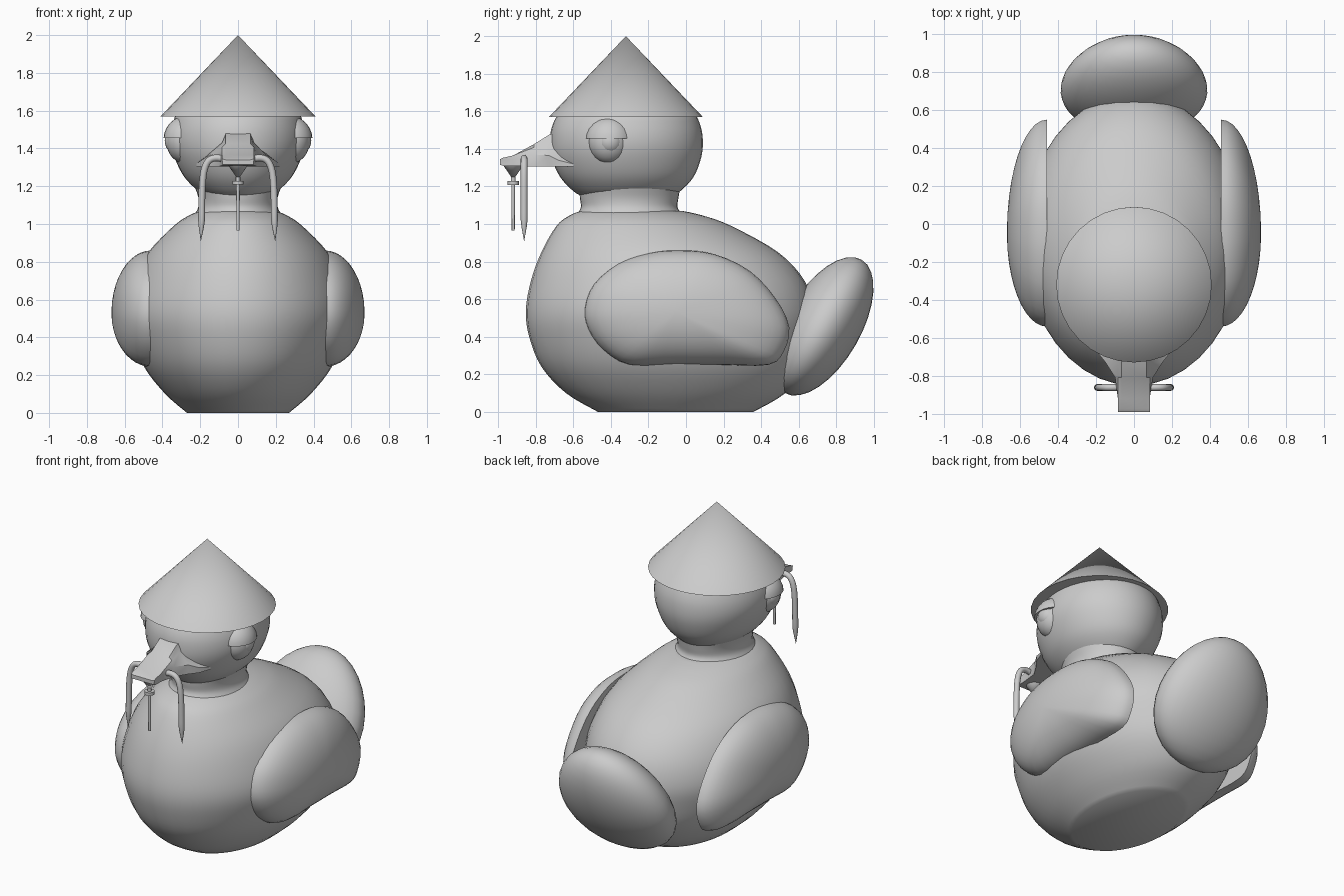
import bpy, bmesh
from math import sin, cos, pi, radians, sqrt
from mathutils import Vector, Matrix

if "Cube" in bpy.data.objects:
    bpy.data.objects.remove(bpy.data.objects["Cube"])


def finish(bm, name, angle=40):
    bmesh.ops.recalc_face_normals(bm, faces=bm.faces)
    me = bpy.data.meshes.new(name)
    bm.to_mesh(me)
    bm.free()
    ob = bpy.data.objects.new(name, me)
    bpy.context.collection.objects.link(ob)
    bpy.ops.object.select_all(action='DESELECT')
    ob.select_set(True)
    bpy.context.view_layer.objects.active = ob
    bpy.ops.object.shade_smooth_by_angle(angle=radians(angle))
    return ob


def loft(name, rings, angle=40):
    bm = bmesh.new()
    vs = [[bm.verts.new(p) for p in r] for r in rings]
    n = len(vs[0])
    for a, b in zip(vs, vs[1:]):
        for i in range(n):
            j = (i + 1) % n
            bm.faces.new((a[i], a[j], b[j], b[i]))
    bm.faces.new(vs[0])
    bm.faces.new(vs[-1])
    return finish(bm, name, angle)


def spline(pts, steps=4, closed=False):
    # Catmull-Rom through tuples of any size
    pts = [Vector(p) for p in pts]
    n = len(pts)
    get = (lambda i: pts[i % n]) if closed else (lambda i: pts[max(0, min(n - 1, i))])
    out = []
    for i in range(n if closed else n - 1):
        a, b, c, d = (get(i + k) for k in (-1, 0, 1, 2))
        for s in range(steps):
            t = s / steps
            out.append(0.5 * (2 * b + (c - a) * t + (2 * a - 5 * b + 4 * c - d) * t * t
                              + (3 * b - a - 3 * c + d) * t ** 3))
    return out if closed else out + [pts[-1]]


def slices(name, prof, seg=40):
    # horizontal ellipses from (front y, back y, half width, z)
    return loft(name, [[((w * cos(2 * pi * i / seg)), (f + b) / 2 + (b - f) / 2 * sin(2 * pi * i / seg), z)
                        for i in range(seg)] for f, b, w, z in spline(prof)])


def ball(name, loc, scale, rot=0, keep_above=None, taper=0, seg=32):
    bm = bmesh.new()
    bmesh.ops.create_uvsphere(bm, u_segments=seg, v_segments=seg // 2, radius=1)
    for v in bm.verts:
        v.co.x *= 1 - taper * v.co.z
    if keep_above is not None:
        r = bmesh.ops.bisect_plane(bm, geom=bm.verts[:] + bm.edges[:] + bm.faces[:],
                                   plane_co=(0, 0, keep_above), plane_no=(0, 0, -1), clear_outer=True)
        bmesh.ops.holes_fill(bm, edges=[e for e in bm.edges if e.is_boundary])
    bm.transform(Matrix.Translation(loc) @ Matrix.Rotation(rot, 4, 'X') @ Matrix.Diagonal((*scale, 1)))
    return finish(bm, name)


def cone(name, loc, r1, r2, depth, seg=32):
    bm = bmesh.new()
    bmesh.ops.create_cone(bm, cap_ends=True, segments=seg, radius1=r1, radius2=r2, depth=depth,
                          matrix=Matrix.Translation(loc))
    return finish(bm, name)


# Body, with flat base
slices("body", [(-.47, .36, .27, 0), (-.64, .53, .385, .1), (-.77, .64, .495, .24),
                (-.835, .68, .56, .4), (-.853, .685, .585, .54), (-.825, .63, .55, .7),
                (-.77, .49, .475, .85), (-.69, .24, .34, .99), (-.62, .09, .26, 1.045),
                (-.56, -.02, .2, 1.07)])
# Neck
slices("neck", [(-.58, -.02, .23, 1.05), (-.56, -.045, .21, 1.09), (-.565, -.04, .21, 1.14),
                (-.57, -.03, .23, 1.2)])
# Head
slices("head", [(-.54, -.09, .14, 1.14), (-.6, -.03, .21, 1.175), (-.67, .04, .285, 1.25),
                (-.715, .08, .335, 1.35), (-.725, .09, .355, 1.44), (-.71, .075, .345, 1.53),
                (-.66, .03, .31, 1.6), (-.5, -.13, .17, 1.7)])
# Pointed hat
cone("hat", (0, -.32, 1.785), .41, 0, .43)
# Tail: tilted, tapered egg
ball("tail", (0, .73, .455), (.385, .2, .41), radians(-30), taper=.12)

# Wings: domes on a flat inner face
outline = spline([(-.54, .55), (-.49, .68), (-.36, .79), (-.2, .845), (-.04, .86), (.15, .84),
                  (.34, .75), (.48, .6), (.55, .45), (.52, .32), (.44, .25), (.2, .25),
                  (-.05, .25), (-.3, .25), (-.44, .33), (-.52, .44)], 3, True)
mid = Vector((-.05, .53))
for side, s in (("right", 1), ("left", -1)):
    rings = []
    for k in range(12):
        a = (pi / 2) * k / 11.3
        rings.append([(s * (.46 + .21 * sin(a)), *(mid + (p - mid) * cos(a))) for p in outline])
    loft(side + "_wing", rings)
    # Eye, pupil and half-round lid
    ball(side + "_eye", (s * .28, -.41, 1.44), (.1, .112, .12), seg=24)
    ball(side + "_pupil", (s * .325, -.405, 1.44), (.063, .068, .07), seg=24)
    ball(side + "_eyelid", (s * .28, -.408, 1.445), (.115, .128, .125), keep_above=.08, seg=24)
    # Drooping moustache strand, tapering to a point
    path = spline([(.05, 1.335), (.11, 1.35), (.155, 1.335), (.18, 1.28), (.19, 1.18),
                   (.193, 1.02), (.197, .91)], 4)
    rings = []
    for i, p in enumerate(path):
        d = (path[min(i + 1, len(path) - 1)] - path[max(i - 1, 0)]).normalized()
        r = .018 * min(1, .03 + max(0, p.y - .91) / .1)
        rings.append([(s * (p.x + r * cos(t) * d.y), -.862 + r * sin(t), p.y - r * cos(t) * d.x)
                      for t in (2 * pi * j / 12 for j in range(12))])
    loft(side + "_moustache", rings)

# Bill: flared at the face, square at the tip (y, half width, side z, top z, bottom z)
loft("bill", [[(-w, y, zb), (-w, y, zs), (-.085, y, (zs + zt) / 2 + .01), (-.065, y, zt),
               (.065, y, zt), (.085, y, (zs + zt) / 2 + .01), (w, y, zs), (w, y, zb)]
              for y, w, zs, zt, zb in ((-.6, .22, 1.32, 1.49, 1.305), (-.68, .19, 1.34, 1.487, 1.305),
                                       (-.73, .15, 1.365, 1.475, 1.305), (-.81, .1, 1.37, 1.425, 1.305),
                                       (-.92, .083, 1.345, 1.365, 1.31), (-.975, .083, 1.335, 1.35, 1.31),
                                       (-.99, .083, 1.33, 1.34, 1.315))], 30)

# Chin point, cap and hanging beard
cone("chin", (0, -.92, 1.275), 0, .055, .08, 4 * 4)
cone("beard_cap", (0, -.92, 1.218), .03, .03, .02, 16)
cone("beard_stem", (0, -.92, 1.235), .012, .012, .03, 12)
cone("beard", (0, -.92, 1.09), .008, .01, .25, 12)
